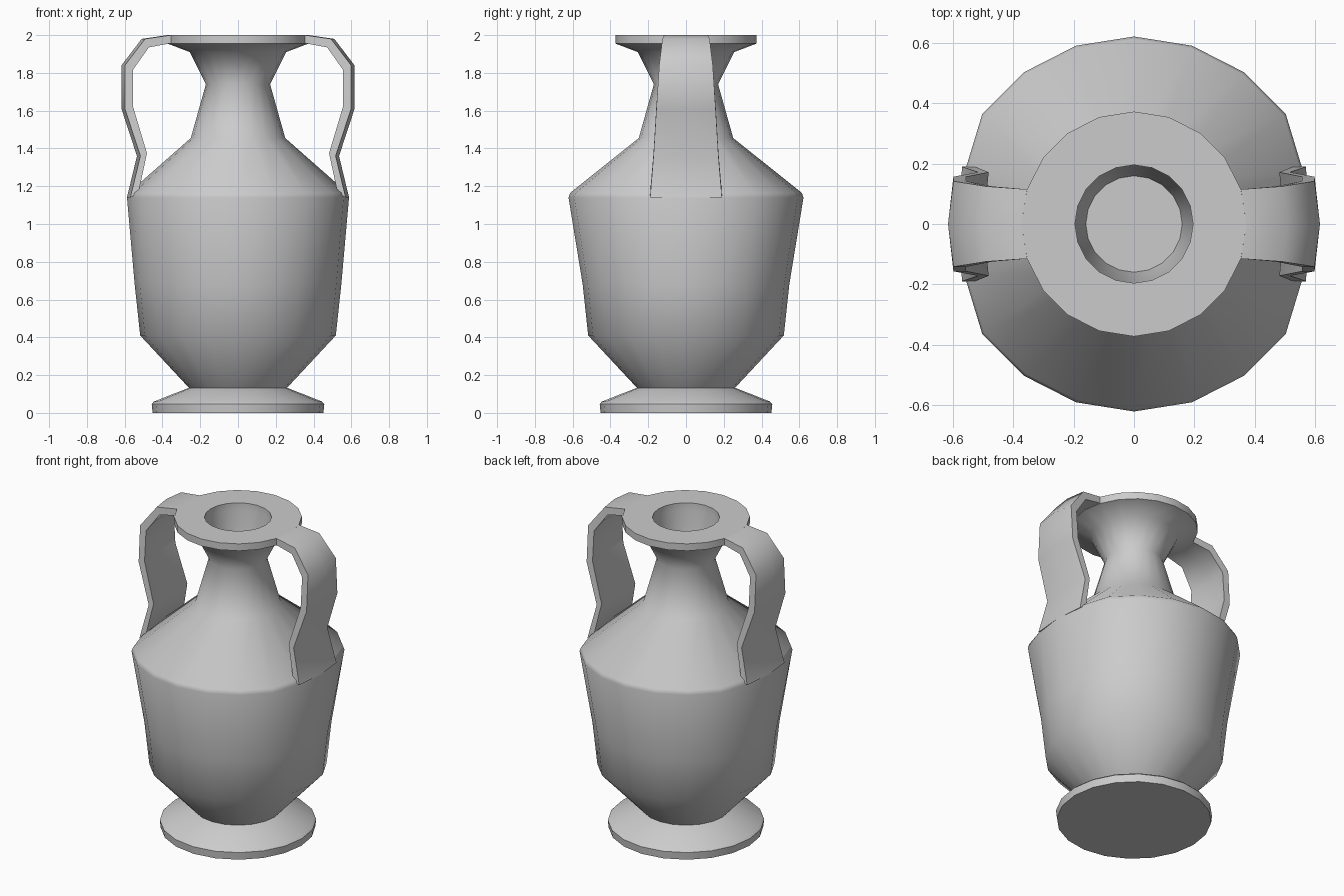
import bpy, bmesh
from math import sin, cos, pi, radians

if "Cube" in bpy.data.objects:
    bpy.data.objects.remove(bpy.data.objects["Cube"])

SIDES = 20


def finish(name, bm, angle):
    bmesh.ops.recalc_face_normals(bm, faces=bm.faces)
    mesh = bpy.data.meshes.new(name)
    bm.to_mesh(mesh)
    bm.free()
    ob = bpy.data.objects.new(name, mesh)
    bpy.context.collection.objects.link(ob)
    bpy.ops.object.select_all(action='DESELECT')
    ob.select_set(True)
    bpy.context.view_layer.objects.active = ob
    bpy.ops.object.shade_smooth_by_angle(angle=radians(angle))
    return ob


def bridge(bm, rings):
    for a, b in zip(rings, rings[1:]):
        n = len(a)
        for i in range(n):
            bm.faces.new((a[i], a[(i + 1) % n], b[(i + 1) % n], b[i]))
    bm.faces.new(rings[0])
    bm.faces.new(rings[-1])


# Vase: lathed profile (radius, height) from foot to rim and into the mouth
profile = [(.452, 0), (.457, .048), (.445, .06), (.26, .133), (.518, .41),
           (.547, .68), (.622, 1.14), (.613, 1.165), (.25, 1.455),
           (.17, 1.74), (.255, 1.91), (.373, 1.955), (.373, 2.0),
           (.196, 2.0), (.196, 1.955), (.16, 1.75)]
bm = bmesh.new()
rings = []
for r, z in profile:
    ring = []
    for i in range(SIDES):
        # shoulder is flattened where the handles join
        near_handle = i % 10 in (0, 1, 9)
        k = .945 if near_handle and 1.1 < z < 1.2 else 1
        a = 2 * pi * i / SIDES
        ring.append(bm.verts.new((k * r * cos(a), k * r * sin(a), z)))
    rings.append(ring)
bridge(bm, rings)
finish("vase_body", bm, 45)

# Handles: outer x, outer z, inner x, inner z, half width
stations = [(.373, 2.0, .373, 1.957, .115), (.51, 1.98, .49, 1.935, .125),
            (.617, 1.84, .575, 1.815, .142), (.617, 1.61, .575, 1.625, .157),
            (.535, 1.36, .5, 1.375, .172), (.588, 1.14, .545, 1.165, .19)]
for side, name in ((1, "right_handle"), (-1, "left_handle")):
    bm = bmesh.new()
    rings = []
    for xo, zo, xi, zi, w in stations:
        pts = [(xo - .018, -w, zo), (xo, 0, zo), (xo - .018, w, zo),
               (xi - .018, w, zi), (xi, 0, zi), (xi - .018, -w, zi)]
        rings.append([bm.verts.new((side * x, y, z)) for x, y, z in pts])
    bridge(bm, rings)
    finish(name, bm, 50)
